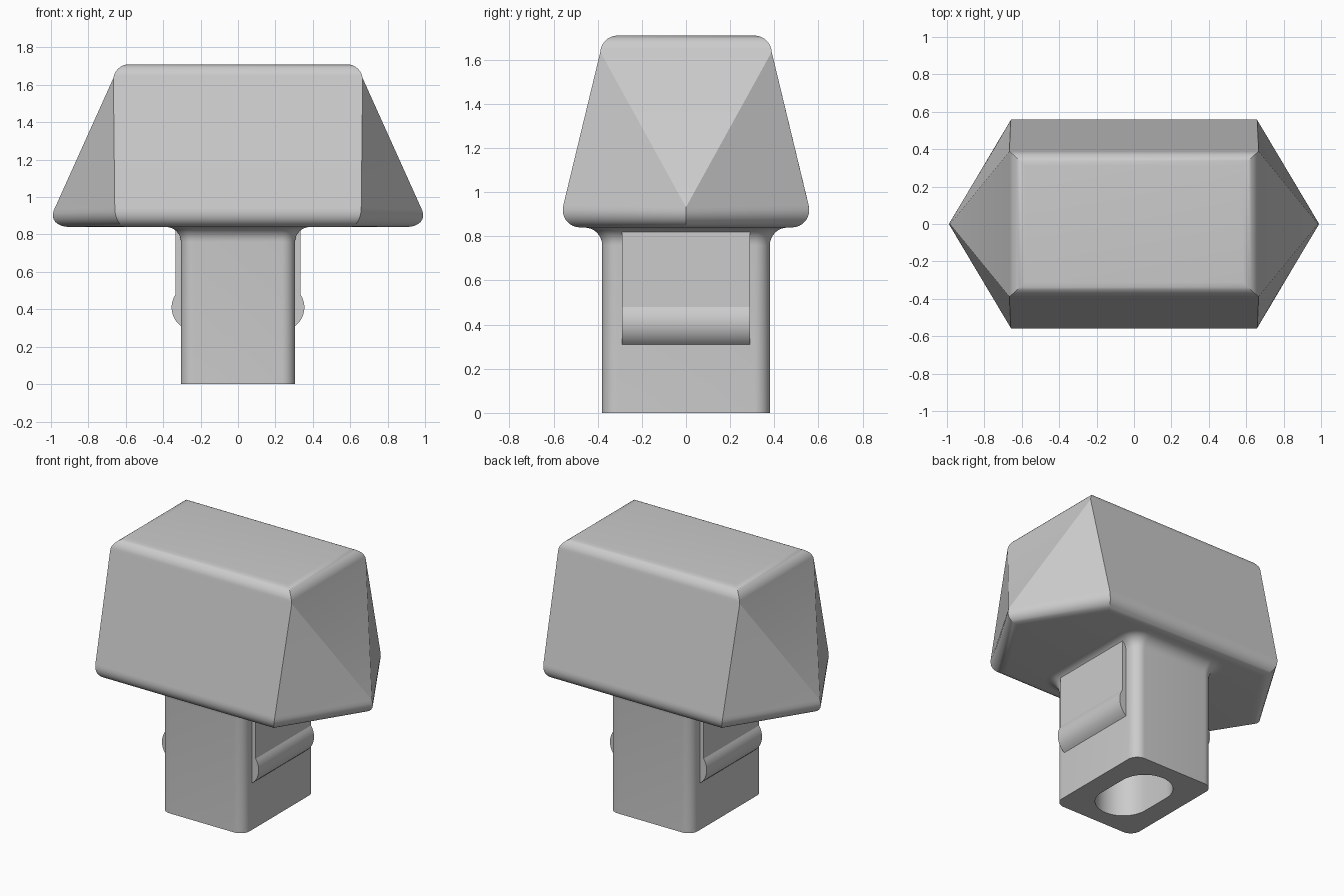
import bpy, bmesh, math

if "Cube" in bpy.data.objects:
    bpy.data.objects.remove(bpy.data.objects["Cube"], do_unlink=True)

grey = bpy.data.materials.new("light grey")
grey.use_nodes = True
grey.diffuse_color = (0.6, 0.6, 0.6, 1)
grey.node_tree.nodes["Principled BSDF"].inputs["Base Color"].default_value = grey.diffuse_color


def finish(bm, name):
    bmesh.ops.recalc_face_normals(bm, faces=bm.faces)
    mesh = bpy.data.meshes.new(name)
    bm.to_mesh(mesh)
    bm.free()
    mesh.materials.append(grey)
    obj = bpy.data.objects.new(name, mesh)
    bpy.context.collection.objects.link(obj)
    bpy.ops.object.select_all(action="DESELECT")
    obj.select_set(True)
    bpy.context.view_layer.objects.active = obj
    bpy.ops.object.shade_smooth_by_angle(angle=math.radians(25))
    return obj


def rounded_rect(hx, hy, r, z, n=10):
    """Ring of points around a rounded rectangle."""
    ring = []
    for corner, (sx, sy) in enumerate([(1, 1), (-1, 1), (-1, -1), (1, -1)]):
        for i in range(n + 1):
            a = math.pi / 2 * (corner + i / n)
            ring.append((sx * (hx - r) + r * math.cos(a),
                         sy * (hy - r) + r * math.sin(a), z))
    return ring


# Head: hexagonal base tapering to a rectangle, rounded along top and bottom rims
low, high = 0.84, 1.71
bm = bmesh.new()
for sx in (-1, 1):
    bm.verts.new((sx * 1.025, 0, low))
    for sy in (-1, 1):
        bm.verts.new((sx * 0.658, sy * 0.58, low))
        bm.verts.new((sx * 0.658, sy * 0.385, high))
bmesh.ops.convex_hull(bm, input=bm.verts)
bmesh.ops.dissolve_limit(bm, angle_limit=0.02, verts=bm.verts, edges=bm.edges)
for level, offset in ((high, 0.075), (low, 0.105)):
    rim = [e for e in bm.edges if all(abs(v.co.z - level) < 1e-4 for v in e.verts)]
    bmesh.ops.bevel(bm, geom=rim, offset=offset, offset_type="OFFSET", segments=8,
                    profile=0.5, affect="EDGES", clamp_overlap=False)
finish(bm, "head")

# Stem: rounded block with a slotted socket below and a fillet flaring into the head
hx, hy, corner, fillet = 0.305, 0.38, 0.07, 0.08
rings = [rounded_rect(0.17, 0.27, 0.17, z) for z in (0.7, 0)]
rings.append(rounded_rect(hx, hy, corner, 0))
for i in range(9):
    a = math.pi / 2 * i / 8
    grow = fillet * (1 - math.cos(a))
    rings.append(rounded_rect(hx + grow, hy + grow, corner + grow,
                              low - fillet + fillet * math.sin(a)))
bm = bmesh.new()
loops = [[bm.verts.new(p) for p in ring] for ring in rings]
for a, b in zip(loops, loops[1:]):
    for i in range(len(a)):
        j = (i + 1) % len(a)
        bm.faces.new((a[i], a[j], b[j], b[i]))
bm.faces.new(loops[0])
bm.faces.new(loops[-1])
bmesh.ops.remove_doubles(bm, verts=bm.verts, dist=1e-5)
finish(bm, "stem")

# Clips: raised side plates ending in a rounded catch
start, end = math.atan2(-0.1, 0.075), math.atan2(0.07, 0.103)
profile = [(0.25, 0.31)]
for i in range(13):
    a = start + (end - start) * i / 12
    profile.append((0.23 + 0.125 * math.cos(a), 0.41 + 0.125 * math.sin(a)))
profile += [(0.333, 0.825), (0.25, 0.825)]
for side, name in ((1, "left_clip"), (-1, "right_clip")):
    bm = bmesh.new()
    face = bm.faces.new([bm.verts.new((side * x, -0.29, z)) for x, z in profile])
    out = bmesh.ops.extrude_face_region(bm, geom=[face])
    moved = [v for v in out["geom"] if isinstance(v, bmesh.types.BMVert)]
    bmesh.ops.translate(bm, verts=moved, vec=(0, 0.58, 0))
    if not any(f.is_valid and len(f.verts) > 4 and f.calc_center_median().y < -0.2 for f in bm.faces):
        bm.faces.new([v for v in face.verts])
    finish(bm, name)
